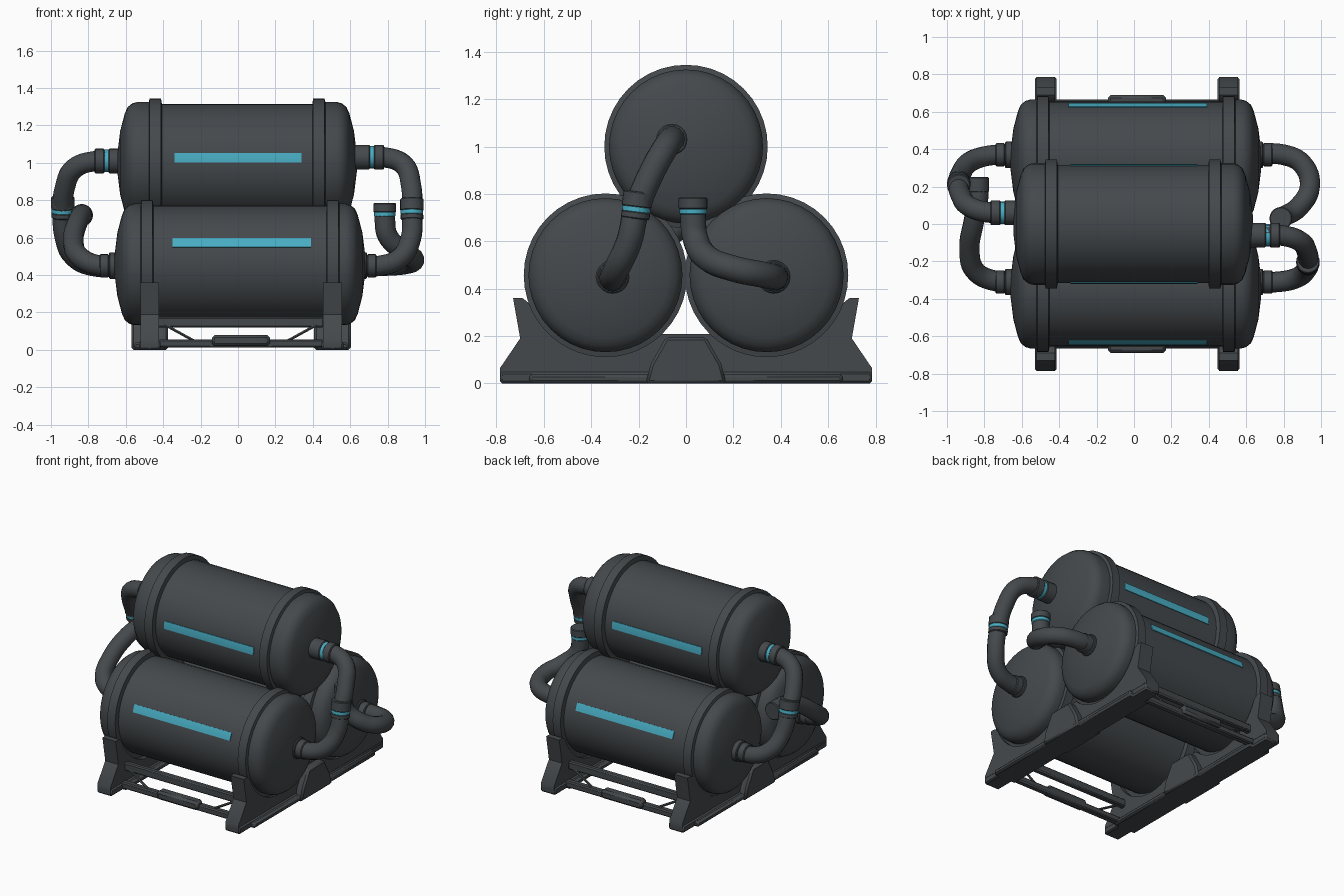
import bpy, bmesh, math
from mathutils import Vector

if "Cube" in bpy.data.objects:
    bpy.data.objects.remove(bpy.data.objects["Cube"])

def material(name, rgb):
    m = bpy.data.materials.new(name)
    m.diffuse_color = (*rgb, 1)
    m.use_nodes = True
    m.node_tree.nodes["Principled BSDF"].inputs["Base Color"].default_value = m.diffuse_color
    return m

GREY = material("dark grey metal", (0.058, 0.066, 0.072))
CYAN = material("cyan marking", (0.065, 0.42, 0.55))

def finish(name, bm, mat, bevel=0):
    bmesh.ops.recalc_face_normals(bm, faces=bm.faces)
    me = bpy.data.meshes.new(name)
    bm.to_mesh(me)
    bm.free()
    ob = bpy.data.objects.new(name, me)
    bpy.context.collection.objects.link(ob)
    me.materials.append(mat)
    if bevel:
        b = ob.modifiers.new("bevel", 'BEVEL')
        b.width, b.segments, b.limit_method = bevel, 1, 'ANGLE'
    smooth(ob)
    return ob

def smooth(ob):
    bpy.ops.object.select_all(action='DESELECT')
    ob.select_set(True)
    bpy.context.view_layer.objects.active = ob
    bpy.ops.object.shade_smooth_by_angle(angle=math.radians(35))

def lathe(name, origin, axis, profile, mat, sides=20):
    """Revolve (distance along axis, radius) points, closing both ends."""
    bm = bmesh.new()
    q = Vector(axis).to_track_quat('Z', 'Y')
    rings = []
    for t, r in profile:
        rings.append([bm.verts.new(Vector(origin) + q @ Vector((
            r * math.cos(2 * math.pi * i / sides), r * math.sin(2 * math.pi * i / sides), t)))
            for i in range(sides)])
    for a, b in zip(rings, rings[1:]):
        for i in range(sides):
            j = (i + 1) % sides
            bm.faces.new((a[i], a[j], b[j], b[i]))
    bm.faces.new(rings[0])
    bm.faces.new(rings[-1])
    return finish(name, bm, mat)

def extrude_x(name, pts, x0, x1, mat, bevel=0):
    """Extrude a (y, z) outline from x0 to x1."""
    bm = bmesh.new()
    f = bm.faces.new([bm.verts.new((x0, y, z)) for y, z in pts])
    r = bmesh.ops.extrude_face_region(bm, geom=[f])
    for v in r["geom"]:
        if isinstance(v, bmesh.types.BMVert):
            v.co.x = x1
    return finish(name, bm, mat, bevel)

def box(name, x0, x1, y0, y1, z0, z1, bevel=0.008):
    return extrude_x(name, [(y0, z0), (y1, z0), (y1, z1), (y0, z1)], x0, x1, GREY, bevel)

def pipe(name, pts, radius=0.055):
    cu = bpy.data.curves.new(name, 'CURVE')
    cu.dimensions, cu.bevel_depth, cu.bevel_resolution = '3D', radius, 5
    cu.resolution_u, cu.use_fill_caps = 6, True
    sp = cu.splines.new('BEZIER')
    sp.bezier_points.add(len(pts) - 1)
    for p, co in zip(sp.bezier_points, pts):
        p.co = co
        p.handle_left_type = p.handle_right_type = 'AUTO'
    ob = bpy.data.objects.new(name, cu)
    bpy.context.collection.objects.link(ob)
    cu.materials.append(GREY)
    bpy.ops.object.select_all(action='DESELECT')
    ob.select_set(True)
    bpy.context.view_layer.objects.active = ob
    bpy.ops.object.convert(target='MESH')
    smooth(bpy.context.view_layer.objects.active)

def sleeve(name, origin, axis, t0, t1, r, mat=GREY):
    c = 0.005
    lathe(name, origin, axis, [(t0, r - c), (t0 + c, r), (t1 - c, r), (t1, r - c)], mat)

def arc(cy, cz, r, a0, a1, n):
    return [(cy + r * math.cos(math.radians(a0 + (a1 - a0) * i / n)),
             cz + r * math.sin(math.radians(a0 + (a1 - a0) * i / n))) for i in range(n + 1)]

# Tanks with domed ends, raised bands and cyan stripes: (name, cx, cy, cz, half length, band x, stripe)
R = 0.315
tanks = [("top", -0.005, 0, 1.0, 0.645, 0.437, [(-0.34, 0.34, 5), (-0.34, 0.34, 175)]),
         ("front", 0.01, -0.34, 0.457, 0.675, 0.497, [(-0.35, 0.39, 158.5)]),
         ("back", 0.01, 0.34, 0.457, 0.675, 0.497, [(-0.35, 0.39, 21.5)])]
for name, cx, cy, cz, h, bx, stripes in tanks:
    end = [(h - 0.11, 0.325), (h - 0.085, 0.318), (h - 0.06, 0.298), (h - 0.045, 0.265),
           (h - 0.02, 0.17), (h - 0.005, 0.05)]
    half = [(bx - 0.035, R), (bx - 0.03, 0.345), (bx + 0.03, 0.345), (bx + 0.035, 0.325)] + end
    lathe(name + "_tank", (cx, cy, cz), (1, 0, 0),
          [(-t, r) for t, r in reversed(half)] + half, GREY, 40)
    for x0, x1, a in stripes:
        pts = arc(cy, cz, R + 0.005, a - 4.7, a + 4.7, 4) + arc(cy, cz, R - 0.003, a + 4.7, a - 4.7, 4)
        extrude_x(name + "_stripe", pts, x0, x1, CYAN)

# Connecting pipes
pipe("right_link_pipe", [(0.62, -0.06, 1.03), (0.78, -0.06, 1.03), (0.885, -0.09, 0.99),
     (0.925, -0.15, 0.88), (0.93, -0.21, 0.73), (0.925, -0.24, 0.6), (0.865, -0.29, 0.49),
     (0.76, -0.31, 0.45), (0.62, -0.31, 0.45)])
pipe("right_outlet_pipe", [(0.62, 0.37, 0.45), (0.80, 0.37, 0.45), (0.90, 0.32, 0.46),
     (0.94, 0.2, 0.485), (0.88, 0.09, 0.53), (0.80, 0.04, 0.61), (0.785, 0.03, 0.7),
     (0.785, 0.03, 0.77)])
pipe("left_link_pipe", [(-0.62, 0.06, 1.01), (-0.76, 0.06, 1.01), (-0.875, 0.09, 0.97),
     (-0.925, 0.15, 0.87), (-0.937, 0.22, 0.74), (-0.925, 0.27, 0.6), (-0.88, 0.33, 0.5),
     (-0.78, 0.365, 0.45), (-0.62, 0.37, 0.45)])
pipe("left_outlet_pipe", [(-0.62, -0.31, 0.45), (-0.76, -0.30, 0.455), (-0.85, -0.25, 0.50),
     (-0.88, -0.14, 0.58), (-0.855, 0.02, 0.69), (-0.835, 0.12, 0.72), (-0.835, 0.23, 0.72)])

# Flanges where the pipes meet the tanks
for s, y, z in [(1, -0.06, 1.03), (1, -0.31, 0.45), (1, 0.37, 0.45),
                (-1, 0.06, 1.01), (-1, 0.37, 0.45), (-1, -0.31, 0.45)]:
    if z > 0.9:
        w = 0.705 if s > 0 else 0.692
        sleeve("pipe_flange", (0, y, z), (s, 0, 0), 0.60, w, 0.066)
        sleeve("flange_cyan_ring", (0, y, z), (s, 0, 0), w - 0.01, w + 0.033, 0.06, CYAN)
        sleeve("pipe_collar", (0, y, z), (s, 0, 0), w + 0.022, w + 0.075, 0.066)
    else:
        sleeve("pipe_flange", (0, y, z), (s, 0, 0), 0.60, 0.69, 0.07)
        sleeve("pipe_collar", (0, y, z), (s, 0, 0), 0.69, 0.74, 0.062)

# Couplings half way down the links, and end caps on the outlets
for o, d in [((0.93, -0.21, 0.735), (0, 0.12, 1)), ((-0.937, 0.22, 0.745), (0, -0.2, 1))]:
    sleeve("coupling_cyan_ring", o, d, -0.015, 0.015, 0.06, CYAN)
    sleeve("coupling_upper", o, d, 0.009, 0.075, 0.063)
    sleeve("coupling_lower", o, d, -0.04, -0.009, 0.061)
sleeve("outlet_cyan_ring", (0.785, 0.03, 0), (0, 0, 1), 0.712, 0.74, 0.058, CYAN)
sleeve("outlet_cap", (0.785, 0.03, 0), (0, 0, 1), 0.735, 0.785, 0.061)
sleeve("outlet_cap", (-0.835, 0, 0.72), (0, 1, 0), 0.17, 0.25, 0.06)

# Cradles: saddle web, foot, central gusset and leg flanges
side = [(0.785, 0.03), (0.785, 0.065), (0.70, 0.19), (0.73, 0.36), (0.69, 0.36)] \
    + arc(0.34, 0.457, 0.344, -20, -134, 16)
outline = side + [(-y, z) for y, z in reversed(side)]
for x in (-0.472, 0.505):
    extrude_x("cradle_web", outline, x - 0.05, x + 0.05, GREY)
    box("cradle_foot", x - 0.058, x + 0.058, -0.785, 0.785, 0, 0.05, 0.01)
    box("cradle_sill", x - 0.085, x + 0.085, -0.66, 0.66, 0, 0.04, 0.012)
    extrude_x("cradle_gusset", [(-0.17, 0), (0.17, 0), (0.15, 0.08), (0.085, 0.195),
              (-0.085, 0.195), (-0.15, 0.08)], x - 0.098, x + 0.098, GREY, 0.012)

# Side rails, centre step plates and diagonal braces
for s in (-1, 1):
    ya, yb = sorted((s * 0.62, s * 0.665))
    box("lower_rail", -0.43, 0.46, ya, yb, 0.012, 0.055)
    ya, yb = sorted((s * 0.59, s * 0.63))
    box("upper_rail", -0.43, 0.46, ya, yb, 0.12, 0.175)
    ya, yb = sorted((s * 0.62, s * 0.69))
    box("step_plate", -0.14, 0.17, ya, yb, 0.02, 0.08, 0.015)
    for x0, x1 in ((-0.42, -0.22), (0.45, 0.25)):
        a, b = Vector((x0, s * 0.62, 0.15)), Vector((x1, s * 0.64, 0.04))
        lathe("brace", a, b - a, [(0, 0.008), ((b - a).length, 0.008)], GREY, 6)
